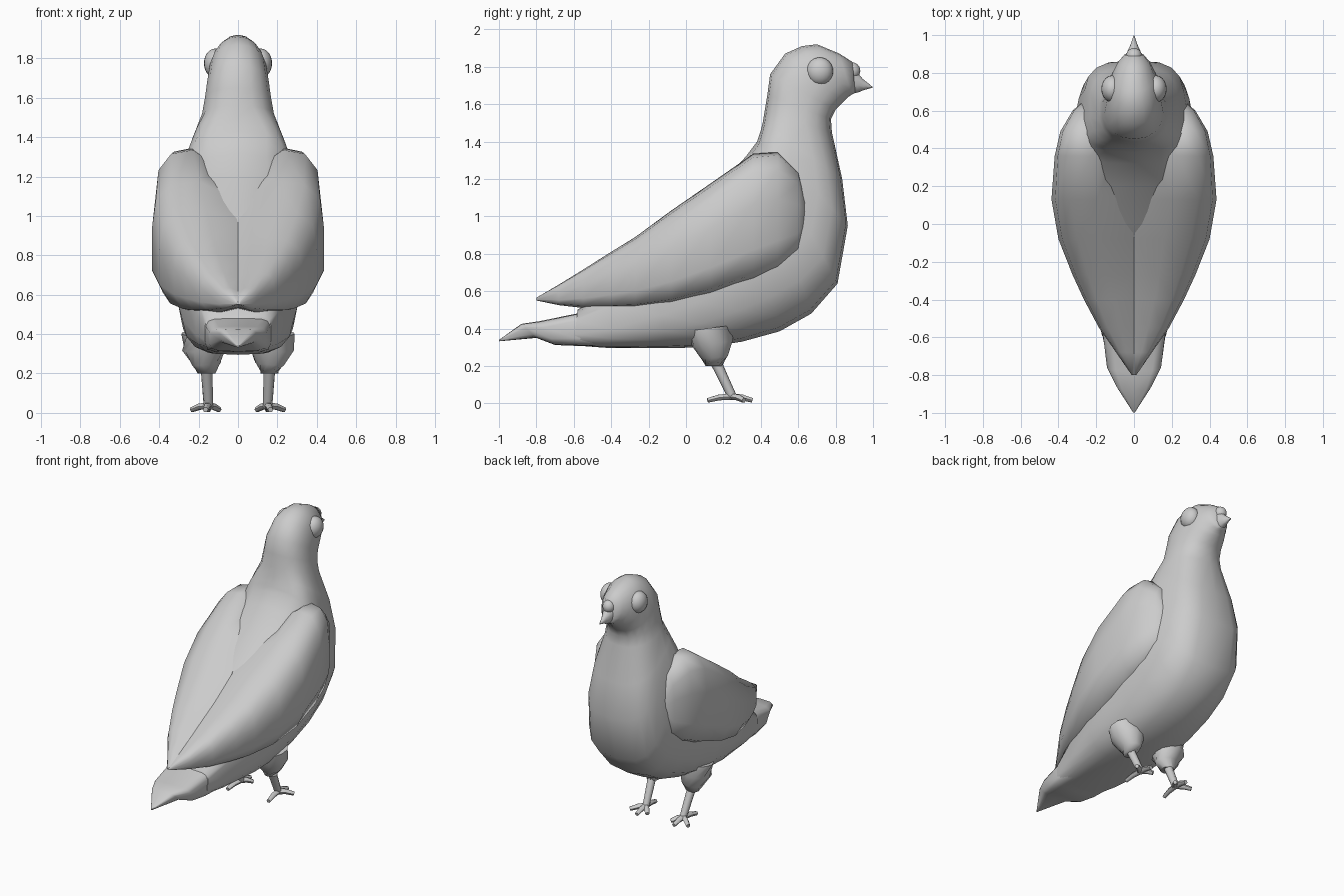
import bpy, bmesh, math
from mathutils import Vector, Matrix

if "Cube" in bpy.data.objects:
    bpy.data.objects.remove(bpy.data.objects["Cube"])

grey = bpy.data.materials.new("plain_grey")
grey.use_nodes = True
grey.diffuse_color = (0.6, 0.6, 0.6, 1)
grey.node_tree.nodes["Principled BSDF"].inputs["Base Color"].default_value = (0.6, 0.6, 0.6, 1)


def finish(name, bm, angle=60):
    bmesh.ops.recalc_face_normals(bm, faces=bm.faces)
    mesh = bpy.data.meshes.new(name)
    bm.to_mesh(mesh)
    bm.free()
    mesh.materials.append(grey)
    obj = bpy.data.objects.new(name, mesh)
    bpy.context.collection.objects.link(obj)
    bpy.ops.object.select_all(action='DESELECT')
    obj.select_set(True)
    bpy.context.view_layer.objects.active = obj
    bpy.ops.object.shade_smooth_by_angle(angle=math.radians(angle))
    return obj


def loft(name, rings, angle=60):
    """Skin a list of closed rings and cap both ends."""
    bm = bmesh.new()
    loops = [[bm.verts.new(p) for p in ring] for ring in rings]
    n = len(loops[0])
    for a, b in zip(loops, loops[1:]):
        for i in range(n):
            j = (i + 1) % n
            bm.faces.new((a[i], a[j], b[j], b[i]))
    bm.faces.new(loops[0])
    bm.faces.new(loops[-1])
    return finish(name, bm, angle)


def tube(name, path, radii, sides=8):
    """Tapered round tube along a path of points."""
    pts = [Vector(p) for p in path]
    rings = []
    for i, p in enumerate(pts):
        d = pts[min(i + 1, len(pts) - 1)] - pts[max(i - 1, 0)]
        q = d.to_track_quat('Z', 'Y')
        rings.append([p + q @ Vector((radii[i] * math.cos(k * math.tau / sides),
                                      radii[i] * math.sin(k * math.tau / sides), 0))
                      for k in range(sides)])
    return loft(name, rings)


def ball(name, centre, radii):
    bm = bmesh.new()
    bmesh.ops.create_uvsphere(bm, u_segments=20, v_segments=12, radius=1,
                              matrix=Matrix.LocRotScale(Vector(centre), None, Vector(radii)))
    return finish(name, bm)


def body_ring(ty, tz, by, bz, w, power, sides=18):
    """Slanted rounded ring between a back point and a belly point."""
    top, bottom = Vector((0, ty, tz)), Vector((0, by, bz))
    ring = []
    for k in range(sides):
        a = k * math.tau / sides
        c, s = math.cos(a), math.sin(a)
        p = (top + bottom) / 2 + (top - bottom) / 2 * math.copysign(abs(c) ** power, c)
        p.x = w * math.copysign(abs(s) ** power, s)
        ring.append(p)
    return ring


# Body, neck and head: back y, z, belly y, z, half width, roundness
body = [
    (-.58, .50, -.60, .31, .17, .55), (-.40, .62, -.40, .295, .215, .55),
    (-.20, .84, -.10, .295, .285, .6), (0, 1.03, .10, .30, .305, .62),
    (.20, 1.19, .30, .33, .32, .7), (.32, 1.32, .50, .385, .325, .75),
    (.38, 1.40, .67, .48, .315, .72), (.39, 1.43, .81, .64, .295, .65),
    (.40, 1.46, .865, .95, .265, .65), (.41, 1.50, .835, 1.20, .235, .72),
    (.42, 1.56, .78, 1.45, .185, .85), (.435, 1.65, .775, 1.52, .17, .85),
    (.45, 1.76, .80, 1.57, .158, .85), (.53, 1.87, .84, 1.61, .145, .9),
    (.62, 1.91, .86, 1.63, .13, .95), (.70, 1.92, .87, 1.64, .115, 1),
    (.82, 1.87, .885, 1.65, .085, 1), (.89, 1.825, .905, 1.66, .05, 1),
]
loft("body", [body_ring(*r) for r in body])

# Beak and the swelling above it
beak = [(.86, 1.81, .87, 1.655, .05, 1), (.91, 1.775, .92, 1.662, .036, 1),
        (.945, 1.735, .95, 1.675, .02, 1), (.998, 1.692, .998, 1.688, .002, 1)]
loft("beak", [body_ring(*r, sides=10) for r in beak])
ball("beak_swelling", (0, .888, 1.778), (.042, .044, .045))

# Tail: flat rings narrowing to a point
tail = [(-.999, .34, -.999, .332, .004, .6), (-.88, .425, -.80, .35, .095, .5),
        (-.78, .44, -.70, .312, .145, .5), (-.56, .485, -.60, .308, .168, .4),
        (-.36, .54, -.36, .30, .175, .4)]
loft("tail", [body_ring(*r, sides=14) for r in tail], 45)

# Wings: y, inner x, outer x, lower z, upper z
wing = [(.645, .20, .275, .95, 1.06), (.60, .17, .325, .80, 1.24),
        (.49, .13, .39, .71, 1.345), (.36, .10, .42, .65, 1.335),
        (.13, .04, .437, .575, 1.175), (-.08, 0, .40, .525, 1.03),
        (-.27, 0, .325, .505, .89), (-.40, 0, .265, .505, .81),
        (-.55, 0, .185, .51, .715), (-.68, 0, .095, .525, .635),
        (-.80, 0, .012, .55, .565)]
section = [(0, .1), (0, .87), (.4, 1), (.75, .97), (.95, .85), (1, .6),
           (1, .25), (.86, .06), (.5, 0)]


def wing_ring(side, y, xi, xo, lo, hi):
    return [(side * (xi + u * (xo - xi)), y, lo + v * (hi - lo)) for u, v in section]


for side, word in ((1, "left"), (-1, "right")):
    loft(word + "_wing", [wing_ring(side, *r) for r in wing])
    ball(word + "_eye", (side * .115, .715, 1.775), (.058, .072, .075))

    # Thigh, shank and toes
    x = side * .16
    tube(word + "_thigh", [(side * .17, .13, .40), (side * .172, .14, .325),
                           (x, .15, .25), (x, .15, .20)],
         (.12, .112, .075, .045), 12)
    tube(word + "_shank", [(x, .155, .23), (side * .15, .25, .03)], (.03, .024))
    for i, (tx, ty) in enumerate(((.235, .31), (.15, .355), (.095, .31), (.165, .115))):
        tube(f"{word}_toe_{i + 1}",
             [(side * .152, .245, .035),
              (side * (.152 + tx) / 2, (.245 + ty) / 2, .032), (side * tx, ty, .016)],
             (.02, .018, .014), 6)
